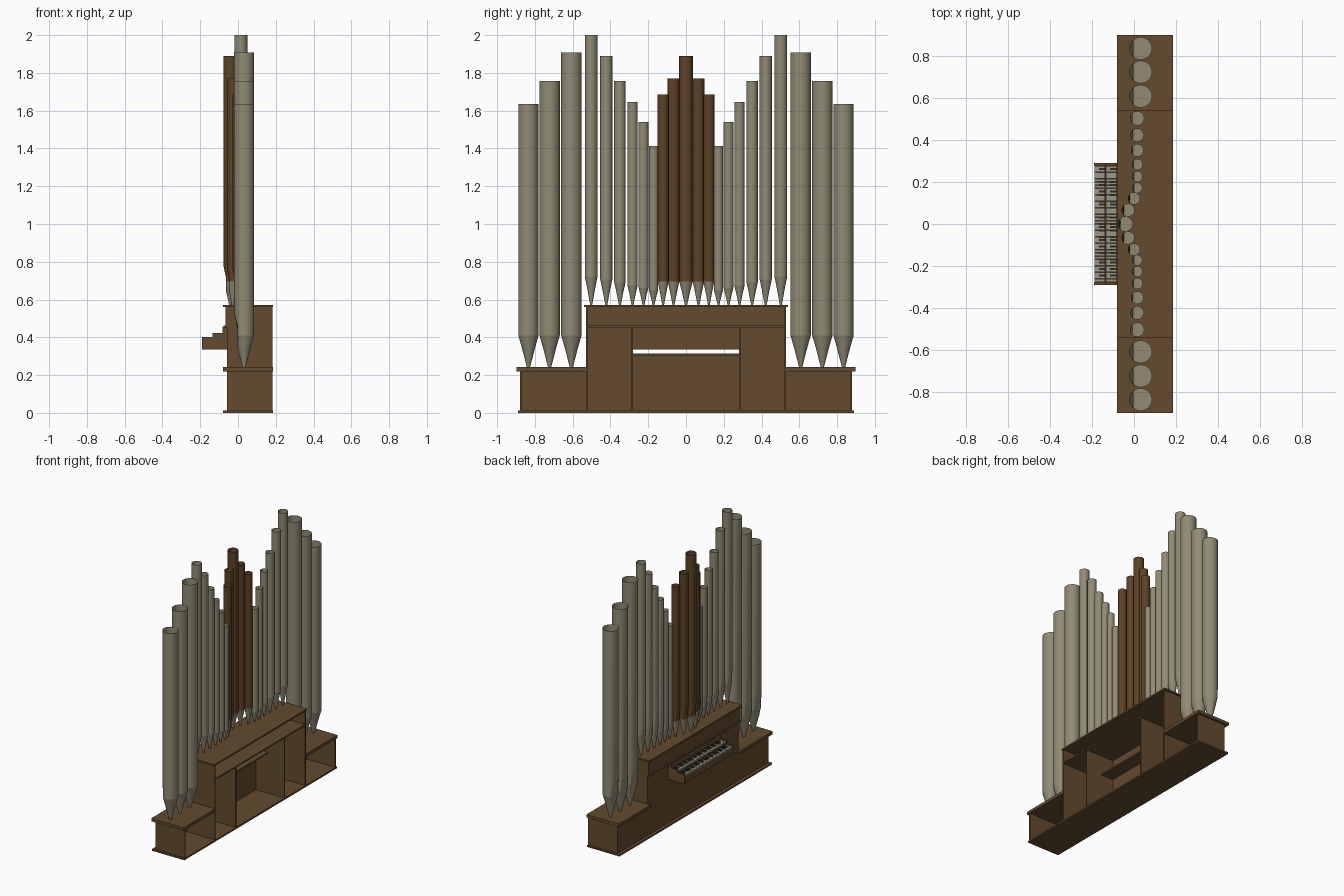
import bpy, bmesh, math

if "Cube" in bpy.data.objects:
    bpy.data.objects.remove(bpy.data.objects["Cube"])


def material(name, rgb):
    m = bpy.data.materials.new(name)
    m.diffuse_color = (*rgb, 1)
    m.use_nodes = True
    m.node_tree.nodes["Principled BSDF"].inputs["Base Color"].default_value = m.diffuse_color
    return m


WOOD = material("oak wood", (0.125, 0.070, 0.028))
METAL = material("pipe metal", (0.28, 0.26, 0.175))
DARK = material("brown pipe", (0.110, 0.055, 0.020))
IVORY = material("ivory keys", (0.33, 0.31, 0.23))
EBONY = material("dark keys", (0.03, 0.024, 0.018))


def finish(name, bm, *mats):
    me = bpy.data.meshes.new(name)
    bm.to_mesh(me)
    bm.free()
    for m in mats:
        me.materials.append(m)
    ob = bpy.data.objects.new(name, me)
    bpy.context.collection.objects.link(ob)
    return ob


def add_box(bm, x0, x1, y0, y1, z0, z1):
    v = bmesh.ops.create_cube(bm, size=1)["verts"]
    for p in v:
        p.co = ((x0 + x1) / 2 + p.co.x * (x1 - x0),
                (y0 + y1) / 2 + p.co.y * (y1 - y0),
                (z0 + z1) / 2 + p.co.z * (z1 - z0))


def box(name, x0, x1, y0, y1, z0, z1, mat=WOOD):
    bm = bmesh.new()
    add_box(bm, x0, x1, y0, y1, z0, z1)
    return finish(name, bm, mat)


def pair(name, x0, x1, y0, y1, z0, z1, mat=WOOD):
    box(name + "_a", x0, x1, y0, y1, z0, z1, mat)
    box(name + "_b", x0, x1, -y1, -y0, z0, z1, mat)


# Open-backed case
T = 0.008
box("base_plate", -0.08, 0.185, -0.89, 0.89, 0, 0.012)
pair("wing_top", -0.08, 0.185, 0.525, 0.897, 0.22, 0.242)
pair("wing_end", -0.057, 0.182, 0.88 - T, 0.88, 0.012, 0.22)
pair("wing_front", -0.057, -0.057 + T, 0.53, 0.88, 0.012, 0.22)
pair("tower_side", -0.057, 0.182, 0.53 - T, 0.53, 0.012, 0.56)
pair("tower_front", -0.057, -0.057 + T, 0.288, 0.53, 0.012, 0.455)
pair("inner_partition", -0.057, 0.182, 0.288 - T, 0.288, 0.012, 0.455)
box("tower_top", -0.08, 0.185, -0.54, 0.54, 0.56, 0.572)
box("upper_shelf", -0.078, 0.182, -0.53, 0.53, 0.452, 0.462)
box("lintel_panel", -0.067, -0.05, -0.53, 0.53, 0.46, 0.56)
box("knee_panel", -0.057, -0.057 + T, -0.288, 0.288, 0.012, 0.315)
box("knee_shelf", -0.057, 0.05, -0.288, 0.288, 0.305, 0.315)

# Console with two stepped manuals
box("console_tray", -0.187, -0.05, -0.288, 0.288, 0.336, 0.385)
box("console_riser", -0.135, -0.05, -0.288, 0.288, 0.385, 0.405)
box("console_back", -0.082, -0.05, -0.288, 0.288, 0.405, 0.455)
pair("lower_cheek", -0.19, -0.05, 0.278, 0.29, 0.335, 0.402)
pair("upper_cheek", -0.135, -0.05, 0.278, 0.29, 0.40, 0.424)


def manual(name, x0, x1, z):
    n, w = 36, 0.552 / 36
    white, black = bmesh.new(), bmesh.new()
    for i in range(n):
        y = 0.276 - i * w
        add_box(white, x0, x1, y - w + 0.0015, y, z, z + 0.010)
        if i % 7 not in (2, 6) and i < n - 1:
            add_box(black, x0 + 0.4 * (x1 - x0), x1,
                    y - w - 0.004, y - w + 0.005, z + 0.002, z + 0.016)
    finish(name + "_naturals", white, IVORY)
    finish(name + "_sharps", black, EBONY)


manual("lower_manual", -0.187, -0.137, 0.385)
manual("upper_manual", -0.133, -0.083, 0.405)


# Flue pipe: conical foot, flattened mouth facing -x, open top
def pipe(name, x, y, r, z0, zc, top, mat=METAL):
    bm = bmesh.new()
    n = 24
    flat = 0.62 * r
    levels = [(z0 - 0.006, 0.12 * r, r), (z0 + 0.6 * (zc - z0), 0.65 * r, r),
              (zc - 0.004, r, flat), (zc + 0.4 * r, r, flat),
              (zc + 2.2 * r, r, r), (top, r, r)]
    rings = []
    for z, rad, lim in levels:
        rings.append([bm.verts.new((
            x + max(-lim, rad * math.cos(2 * math.pi * i / n)),
            y + rad * math.sin(2 * math.pi * i / n), z)) for i in range(n)])
    for k in range(len(rings) - 1):
        for i in range(n):
            j = (i + 1) % n
            f = bm.faces.new((rings[k][i], rings[k][j],
                              rings[k + 1][j], rings[k + 1][i]))
            f.material_index = 1 if k >= 2 else 0   # body above the foot
    # languid plate just behind the mouth
    c = bm.verts.new((x, y, zc - 0.004))
    for i in range(n):
        bm.faces.new((rings[2][i], rings[2][(i + 1) % n], c))
    ob = finish(name, bm, METAL, mat)
    bpy.ops.object.select_all(action="DESELECT")
    ob.select_set(True)
    bpy.context.view_layer.objects.active = ob
    bpy.ops.object.shade_smooth_by_angle(angle=math.radians(35))


# Large wing pipes
for i, (y, top) in enumerate([(0.607, 1.908), (0.722, 1.757), (0.834, 1.636)]):
    for s in (-1, 1):
        pipe(f"wing_pipe_{i}_{s}", 0.032, s * y, 0.054, 0.24, 0.415, top)

# Small tower pipes
SMALL = [(0.502, 0.034, 0.727, 2.0), (0.422, 0.032, 0.710, 1.89),
         (0.350, 0.030, 0.695, 1.757), (0.283, 0.027, 0.678, 1.647),
         (0.225, 0.026, 0.665, 1.54), (0.172, 0.025, 0.655, 1.414)]
for i, (y, r, zc, top) in enumerate(SMALL):
    for s in (-1, 1):
        pipe(f"tower_pipe_{i}_{s}", 0.015, s * y, r, 0.57, zc, top)

# Brown centre pipes in a projecting bay
pipe("centre_pipe", -0.041, 0, 0.036, 0.57, 0.70, 1.89, DARK)
for s in (-1, 1):
    pipe(f"bay_pipe_inner_{s}", -0.028, s * 0.066, 0.031, 0.57, 0.70, 1.77, DARK)
    pipe(f"bay_pipe_outer_{s}", 0.0, s * 0.121, 0.029, 0.57, 0.70, 1.685, DARK)
